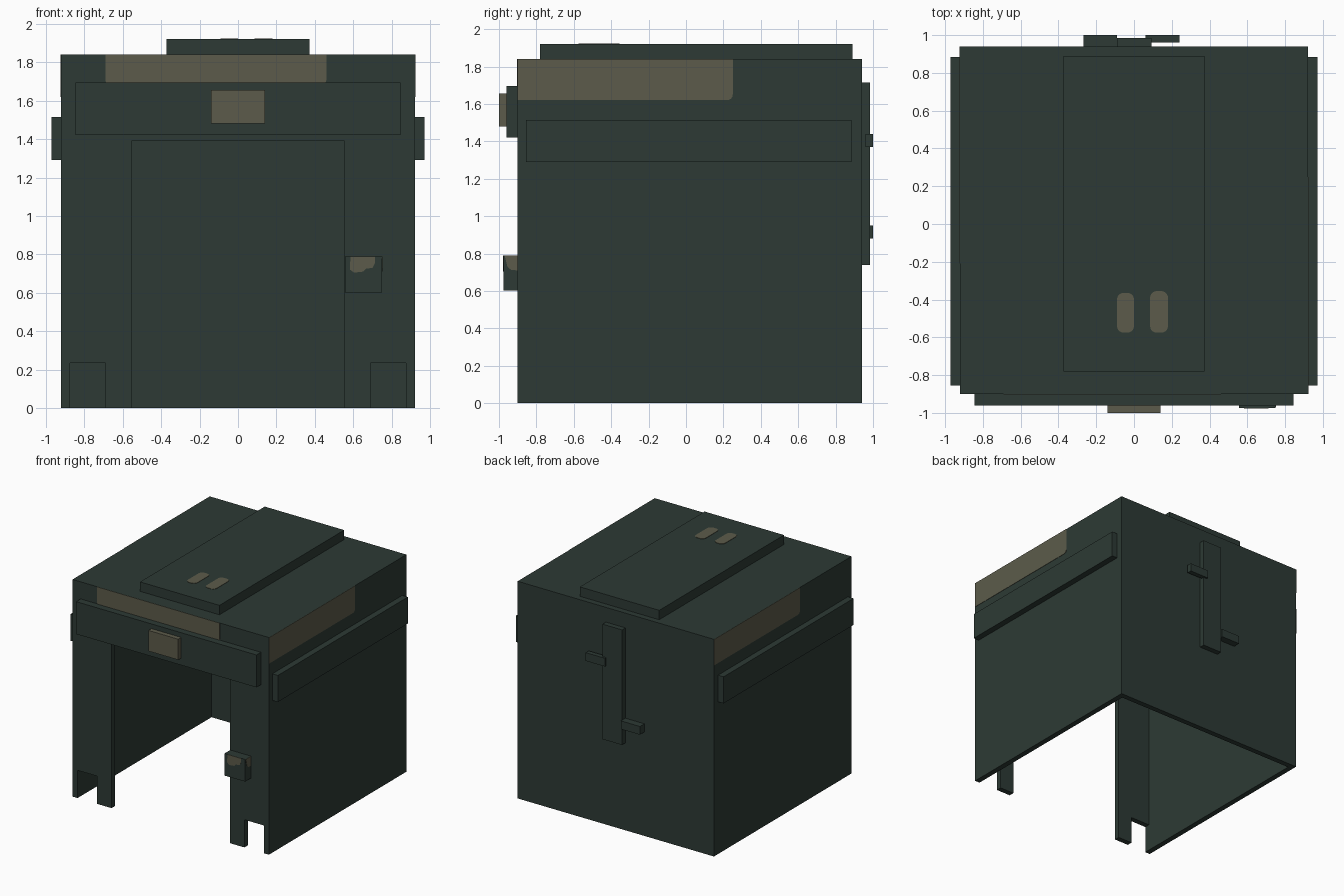
import bpy, bmesh
from math import cos, sin, pi
from mathutils import Vector

cube = bpy.data.objects.get("Cube")
if cube:
    bpy.data.objects.remove(cube, do_unlink=True)


def material(name, rgb):
    m = bpy.data.materials.new(name)
    m.use_nodes = True
    m.diffuse_color = (*rgb, 1)
    m.node_tree.nodes["Principled BSDF"].inputs["Base Color"].default_value = (*rgb, 1)
    return m


GREEN = material("dark green paint", (0.026, 0.042, 0.035))
BEIGE = material("faded beige", (0.107, 0.105, 0.069))


def finish(name, bm, mat):
    bmesh.ops.recalc_face_normals(bm, faces=bm.faces[:])
    mesh = bpy.data.meshes.new(name)
    bm.to_mesh(mesh)
    bm.free()
    mesh.materials.append(mat)
    ob = bpy.data.objects.new(name, mesh)
    bpy.context.collection.objects.link(ob)
    return ob


def box(name, x, y, z, mat=GREEN):
    """Box from (min, max) pairs."""
    bm = bmesh.new()
    bmesh.ops.create_cube(bm, size=1)
    for v in bm.verts:
        v.co = [(lo + hi) / 2 + c * (hi - lo) for c, (lo, hi) in zip(v.co, (x, y, z))]
    return finish(name, bm, mat)


def rounded(u, v, radii, steps=5):
    """Rectangle outline, radii in order: low-low, high-low, high-high, low-high."""
    corners = [(u[0], v[0], 1, 1), (u[1], v[0], -1, 1), (u[1], v[1], -1, -1), (u[0], v[1], 1, -1)]
    pts = []
    for i, ((cu, cv, du, dv), r) in enumerate(zip(corners, radii)):
        if not r:
            pts.append((cu, cv))
            continue
        for k in range(steps + 1):
            a = pi + (i + k / steps) * pi / 2
            pts.append((cu + du * r + r * cos(a), cv + dv * r + r * sin(a)))
    return pts


def plate(name, pts, axis, at, depth, mat=BEIGE):
    """Thin plate with an outline in the two other axes, raised along axis."""
    bm = bmesh.new()
    verts = []
    for p in pts:
        co = list(p)
        co.insert(axis, at)
        verts.append(bm.verts.new(co))
    face = bm.faces.new(verts)
    out = bmesh.ops.extrude_face_region(bm, geom=[face])
    shift = Vector((0, 0, 0))
    shift[axis] = depth
    bmesh.ops.translate(bm, vec=shift, verts=[g for g in out["geom"] if isinstance(g, bmesh.types.BMVert)])
    return finish(name, bm, mat)


# Hollow shell, open below, with a doorway and foot notches in the front wall
W, F, B, H, T = 0.92, -0.9, 0.94, 1.84, 0.046
shell = box("shell", (-W, W), (F, B), (0, H))
through = (F - 0.1, F + 0.1)
cutters = [
    box("cavity_cutter", (T - W, W - T), (F + T, B - T), (-0.1, H - T)),
    box("doorway_cutter", (-0.555, 0.555), through, (-0.1, 1.39)),
    box("right_notch_cutter", (T - W, -0.69), through, (-0.1, 0.235)),
    box("left_notch_cutter", (0.69, W - T), through, (-0.1, 0.235)),
]
bpy.context.view_layer.objects.active = shell
for c in cutters:
    c.hide_render = True
    mod = shell.modifiers.new(c.name, "BOOLEAN")
    mod.operation, mod.solver, mod.object = "DIFFERENCE", "EXACT", c
    bpy.ops.object.modifier_apply(modifier=mod.name)
    bpy.data.objects.remove(c, do_unlink=True)

# Roof slab with two rounded marks
box("roof_slab", (-0.372, 0.372), (-0.78, 0.89), (H, 1.92))
plate("roof_mark_right", rounded((-0.09, 0.0), (-0.575, -0.365), [0.035] * 4), 2, 1.92, 0.003)
plate("roof_mark_left", rounded((0.085, 0.18), (-0.575, -0.355), [0.035] * 4), 2, 1.92, 0.003)

# Bands on the front and both sides
box("front_band", (-0.845, 0.845), (-0.96, F), (1.42, 1.695))
box("front_block", (-0.14, 0.14), (-1.0, -0.96), (1.48, 1.655), BEIGE)
for side, s in (("left", 1), ("right", -1)):
    box(side + "_band", sorted((s * W, s * 0.972)), (-0.855, 0.885), (1.29, 1.515))

# Worn patches under the roof edge
plate("front_patch", rounded((-0.69, 0.46), (1.68, H), [0.03, 0.03, 0, 0]), 1, F, -0.003)
plate("left_patch", rounded((F, 0.25), (1.62, H), [0, 0.03, 0, 0]), 0, W, 0.003)
plate("right_patch", rounded((-0.21, B), (1.62, H), [0.03, 0, 0, 0]), 0, -W, -0.003)

# Door latch with a worn upper edge
box("latch", (0.557, 0.75), (-0.975, F), (0.602, 0.79))
plate("latch_front_mark", [(0.585, 0.79), (0.583, 0.72), (0.605, 0.705), (0.65, 0.71),
                           (0.665, 0.725), (0.7, 0.73), (0.713, 0.755), (0.713, 0.79)], 1, -0.975, -0.003)
plate("latch_side_mark", [(-0.97, 0.79), (-0.955, 0.73), (-0.935, 0.712), (F, 0.71), (F, 0.79)],
      0, 0.75, 0.003)

# Back strip with its two tabs
box("back_strip", (-0.09, 0.093), (B, 0.985), (0.74, 1.715))
box("upper_tab", (0.06, 0.24), (0.96, 1.0), (1.37, 1.44))
box("lower_tab", (-0.268, -0.09), (B, 1.0), (0.88, 0.95))
